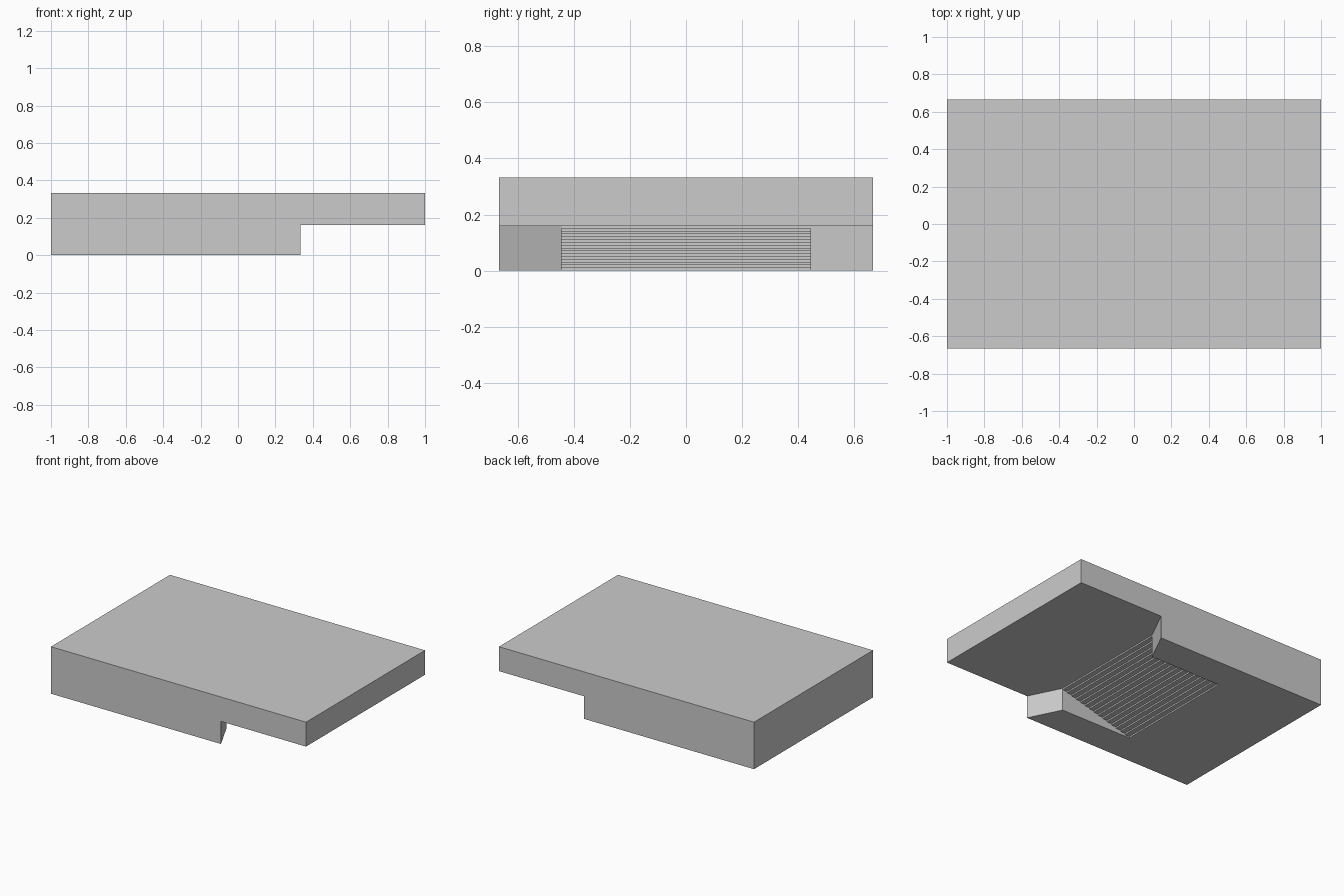
import bpy
import bmesh
from mathutils import Vector

cube = bpy.data.objects.get("Cube")
if cube:
    bpy.data.objects.remove(cube, do_unlink=True)

LENGTH, WIDTH, HEIGHT = 2.0, 1.333, 0.333
RECESS = 0.16          # height of the raised underside
STEP_X = 0.333         # where the raised underside begins at the edges
NECK_X, NECK_Y = 0.222, 0.444
STAIR_END = -0.333
STEPS = 16

grey = bpy.data.materials.new("plain grey")
grey.use_nodes = True
colour = (0.6, 0.6, 0.6, 1)
grey.diffuse_color = colour
grey.node_tree.nodes["Principled BSDF"].inputs["Base Color"].default_value = colour


def prism(name, outline, offset):
    """Extrude a closed outline of 3D points by an offset."""
    bm = bmesh.new()
    face = bm.faces.new([bm.verts.new(p) for p in outline])
    grown = bmesh.ops.extrude_face_region(bm, geom=[face])["geom"]
    verts = [v for v in grown if isinstance(v, bmesh.types.BMVert)]
    bmesh.ops.translate(bm, verts=verts, vec=Vector(offset))
    bmesh.ops.recalc_face_normals(bm, faces=bm.faces)
    mesh = bpy.data.meshes.new(name)
    bm.to_mesh(mesh)
    bm.free()
    mesh.materials.append(grey)
    obj = bpy.data.objects.new(name, mesh)
    bpy.context.collection.objects.link(obj)
    return obj


def cut(target, cutter):
    """Subtract the cutter from the target, then discard the cutter."""
    cutter.hide_render = True
    mod = target.modifiers.new("cut", 'BOOLEAN')
    mod.operation, mod.solver, mod.object = 'DIFFERENCE', 'EXACT', cutter
    bpy.context.view_layer.objects.active = target
    bpy.ops.object.modifier_apply(modifier=mod.name)
    bpy.data.objects.remove(cutter, do_unlink=True)


# Main block
hx, hy = LENGTH / 2, WIDTH / 2
block = prism("stepped_block",
              [(-hx, -hy, 0), (hx, -hy, 0), (hx, hy, 0), (-hx, hy, 0)],
              (0, 0, HEIGHT))

# Raised underside with slanted walls that narrow towards the stairs
slope = (STEP_X - NECK_X) / (hy - NECK_Y)
out_y = hy + 0.1
out_x = STEP_X + 0.1 * slope
half = [(hx + 0.1, out_y), (out_x, out_y), (NECK_X, NECK_Y)]
plan = half + [(x, -y) for x, y in reversed(half)]
cut(block, prism("recess_cutter", [(x, y, -0.1) for x, y in plan],
                 (0, 0, RECESS + 0.1)))

# Fine stairs running down from the raised underside to the base
run = (NECK_X - STAIR_END) / (STEPS - 1)
profile = [(STAIR_END, -0.1), (NECK_X + 0.05, -0.1)]
for k in range(1, STEPS):
    z = RECESS * (1 - k / STEPS)
    start = NECK_X + 0.05 if k == 1 else NECK_X - run * (k - 1)
    profile += [(start, z), (NECK_X - run * k, z)]
cut(block, prism("stair_cutter", [(x, -NECK_Y, z) for x, z in profile],
                 (0, 2 * NECK_Y, 0)))
